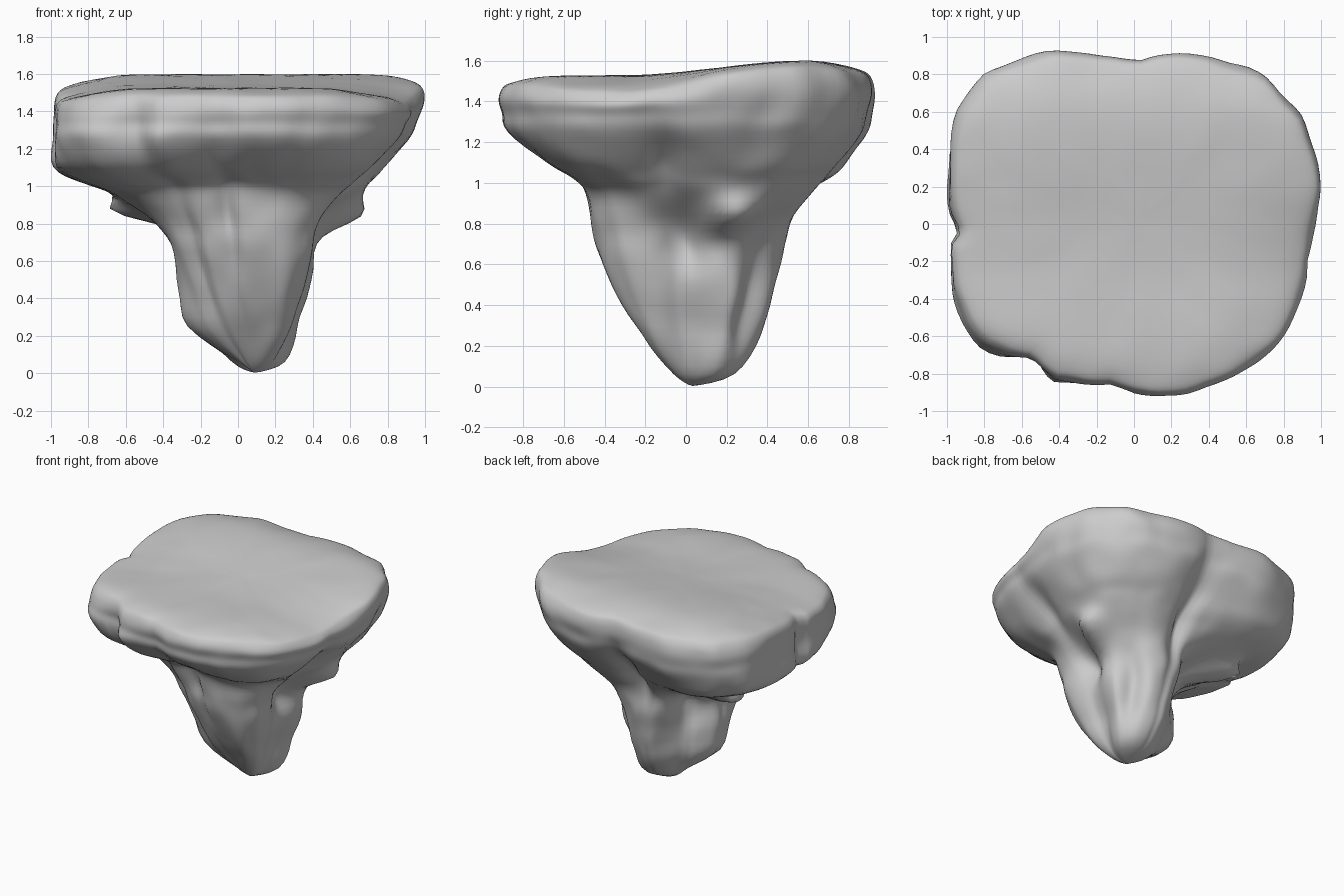
import bpy, bmesh, math
from mathutils import Vector, noise

if "Cube" in bpy.data.objects:
    bpy.data.objects.remove(bpy.data.objects["Cube"])

# Plan outline of the slab (x, y), counter-clockwise
OUTLINE = [(.98, .1), (.99, .3), (.9, .58), (.7, .78), (.4, .9), (.13, .91), (.05, .875),
           (-.2, .9), (-.5, .91), (-.8, .8), (-.95, .6), (-.98, .3), (-.97, .05),
           (-.925, -.04), (-.98, -.08), (-.97, -.2), (-.93, -.43), (-.82, -.64),
           (-.68, -.7), (-.56, -.72), (-.43, -.84), (-.13, -.85), (0, -.91), (.25, -.91),
           (.5, -.83), (.75, -.67), (.9, -.4), (.92, -.2)]

# Heights and the radius at each, in eight compass directions from +x
LEVELS = [0, .06, .25, .45, .65, .8, .95, 1.02, 1.1, 1.25]
RADII = [
    [0, .12, .20, .29, .34, .40, .58, .66, .75, .90],
    [0, .22, .33, .42, .48, .58, .74, .81, .90, 1.00],
    [0, .20, .33, .38, .45, .48, .57, .63, .70, .83],
    [0, .16, .27, .28, .27, .36, .72, .92, 1.05, 1.12],
    [0, .08, .33, .35, .33, .42, .62, .80, .95, .95],
    [0, .08, .26, .34, .40, .46, .55, .66, .87, 1.00],
    [0, .08, .22, .34, .42, .46, .49, .53, .67, .86],
    [0, .11, .29, .39, .47, .52, .58, .67, .80, .94]]

# Rim and cap, shared by all directions: height, fraction of outline
RIM = [(1.34, .98), (1.41, 1), (1.47, .985), (1.505, .94), (1.522, .8), (1.525, .45), (1.525, 0)]

# Lumps and clefts: angle, height, amount, angular width, height width
BUMPS = [(153, .86, .27, 13, .065), (20, .84, .17, 11, .09), (88, .98, -.09, 6, .25),
         (21, 1.2, -.03, 7, .15), (352, 1.13, -.07, 7, .15), (0, .70, -.06, 18, .10),
         (232, 1.27, -.05, 4, .13), (183, 1.25, -.02, 3, .15), (262, .85, -.03, 6, .15),
         (300, .45, .03, 10, .2), (125, .72, -.04, 15, .1), (95, .4, .03, 12, .2),
         (50, .5, -.07, 11, .28), (283, 1.2, .02, 15, .1), (318, 1.1, .03, 12, .1)]

N, SUB = 120, 4
polar = sorted((math.atan2(y, x) % math.tau, math.hypot(x, y)) for x, y in OUTLINE)
polar = [(polar[-1][0] - math.tau, polar[-1][1])] + polar + [(polar[0][0] + math.tau, polar[0][1])]


def outline(a):
    a %= math.tau
    for (a0, r0), (a1, r1) in zip(polar, polar[1:]):
        if a0 <= a <= a1:
            return r0 + (r1 - r0) * (a - a0) / (a1 - a0)


def spline(p, t, closed=False):
    i, n = int(math.floor(t)), len(p)
    f = t - i
    q = [p[(i + k) % n] if closed else p[max(0, min(n - 1, i + k))] for k in (-1, 0, 1, 2)]
    return q[1] + .5 * f * (q[2] - q[0] + f * (2*q[0] - 5*q[1] + 4*q[2] - q[3]
                            + f * (3*(q[1] - q[2]) + q[3] - q[0])))


def smooth(t):
    t = max(0, min(1, t))
    return t * t * (3 - 2 * t)


heights = LEVELS + [z for z, f in RIM]
fractions = []
for i, row in enumerate(RADII):
    body = [r / outline(i * math.pi / 4) for r in row]
    rim = [f for z, f in RIM]
    rim[0] = .4 * body[-1] + .6          # ease from underside into the rim
    fractions.append(body + rim)


def rock_point(a, t):
    z = spline(heights, t)
    f = spline([spline(row, t) for row in fractions], a / (math.pi / 4), True)
    r = f * outline(a)
    if t < len(LEVELS) + 3:
        for ang, bz, amount, wa, wz in BUMPS:
            d = (math.degrees(a) - ang + 180) % 360 - 180
            r += amount * math.exp(-(d / wa) ** 2 - ((z - bz) / wz) ** 2)
    x = .09 * max(0, 1 - z / .9) + r * math.cos(a)
    y = .03 * max(0, 1 - z / .9) + r * math.sin(a)
    # top rises towards the back and dips at the edges
    w = smooth((z - 1.3) / .2)
    z += w * (.075 * smooth((y + .3) / .9) - .035 * smooth((y - .6) / .3)
              - .045 * smooth((x - .4) / .5) * smooth((.3 - y) / .6)
              - .04 * smooth((-x - .55) / .4) - .015 * smooth((-y - .6) / .3))
    p = Vector((x, y, z))
    n = noise.noise_vector(p * 3.5) * .02 + noise.noise_vector(p * 7) * .012
    n.z *= .3
    return p + n * smooth(z / .3)


# Loft the rings into one closed rock
bm = bmesh.new()
steps = (len(heights) - 1) * SUB
rings = [[bm.verts.new(rock_point(math.tau * j / N, i / SUB)) for j in range(N)]
         for i in range(1, steps)]
for lo, hi in zip(rings, rings[1:]):
    for j in range(N):
        k = (j + 1) % N
        bm.faces.new((lo[j], lo[k], hi[k], hi[j]))
for ring, centre in ((rings[0], rock_point(0, 0)), (rings[-1], rock_point(0, steps / SUB))):
    c = bm.verts.new(centre)
    for j in range(N):
        bm.faces.new((ring[j], ring[(j + 1) % N], c))
bmesh.ops.recalc_face_normals(bm, faces=bm.faces)
base = min(v.co.z for v in bm.verts)
bmesh.ops.translate(bm, vec=(0, 0, -base), verts=bm.verts)

mesh = bpy.data.meshes.new("flat_topped_rock")
bm.to_mesh(mesh)
bm.free()
rock = bpy.data.objects.new("flat_topped_rock", mesh)
bpy.context.collection.objects.link(rock)
for p in mesh.polygons:
    p.use_smooth = True
soften = rock.modifiers.new("soften", 'SMOOTH')
soften.factor, soften.iterations = .5, 2
